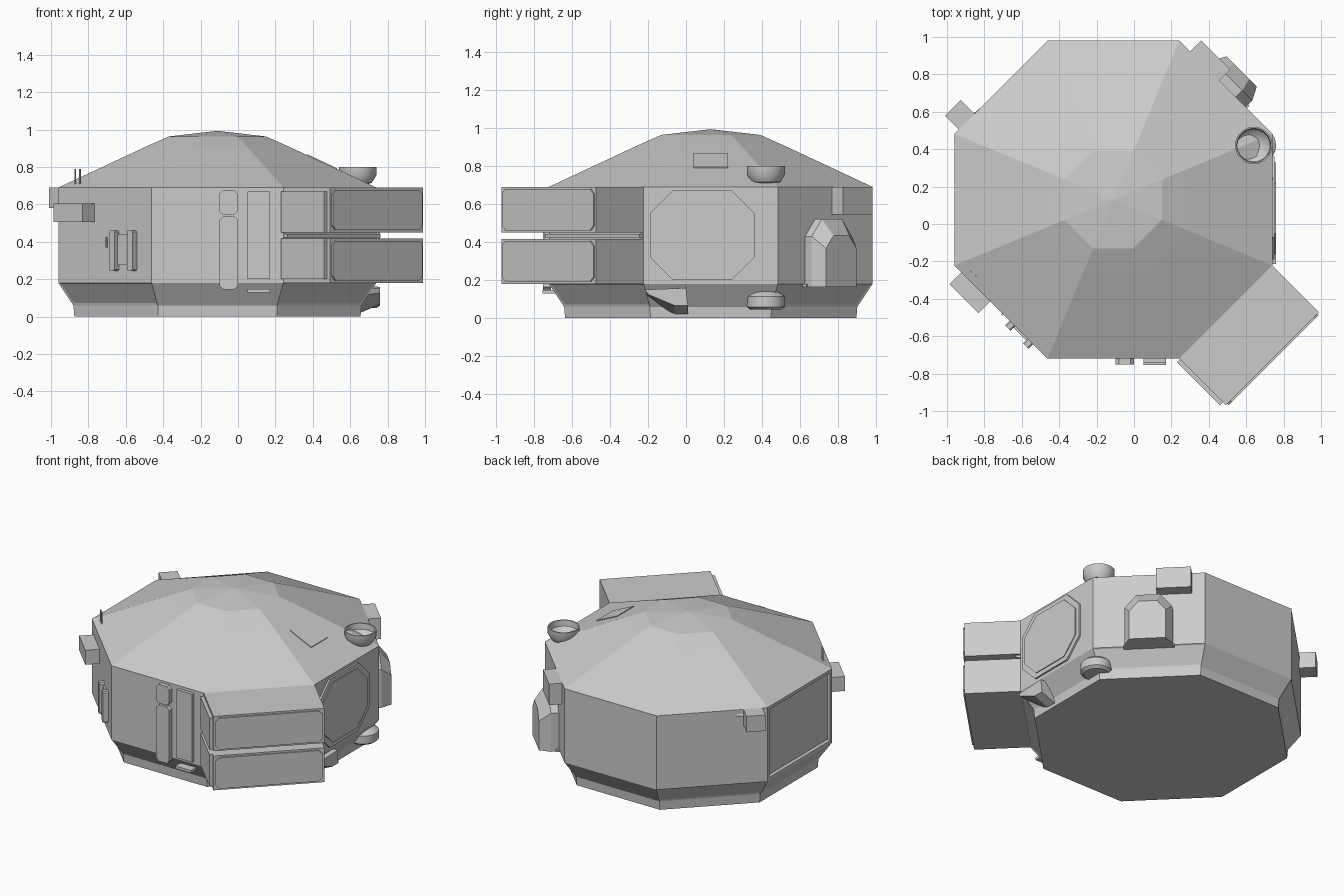
import bpy, bmesh, math
from mathutils import Matrix, Vector

cube = bpy.data.objects.get("Cube")
if cube:
    bpy.data.objects.remove(cube, do_unlink=True)

CENTRE = Vector((-0.11, 0.13, 0))
SEC = 1 / math.cos(math.pi / 8)

grey = bpy.data.materials.new("hull_grey")
grey.use_nodes = True
COLOUR = (0.6, 0.6, 0.6, 1)
grey.diffuse_color = COLOUR
grey.node_tree.nodes["Principled BSDF"].inputs["Base Color"].default_value = COLOUR


def finish(name, bm, angle=None, smooth=False):
    """Turn a bmesh into an object; angle places it on that side of the hull."""
    bmesh.ops.recalc_face_normals(bm, faces=bm.faces)
    if angle is not None:
        bm.transform(Matrix.Translation(CENTRE) @ Matrix.Rotation(math.radians(angle), 4, 'Z'))
    mesh = bpy.data.meshes.new(name)
    bm.to_mesh(mesh)
    bm.free()
    obj = bpy.data.objects.new(name, mesh)
    bpy.context.collection.objects.link(obj)
    mesh.materials.append(grey)
    if smooth:
        bpy.ops.object.select_all(action='DESELECT')
        obj.select_set(True)
        bpy.context.view_layer.objects.active = obj
        bpy.ops.object.shade_smooth_by_angle(angle=math.radians(35))
    return obj


def loft(bm, rings, caps=True):
    """Join rings of points with quads and close both ends."""
    rows = [[bm.verts.new(p) for p in ring] for ring in rings]
    n = len(rows[0])
    for a, b in zip(rows, rows[1:]):
        for i in range(n):
            j = (i + 1) % n
            bm.faces.new((a[i], a[j], b[j], b[i]))
    if caps:
        bm.faces.new(rows[0])
        bm.faces.new(rows[-1])


def panel(name, angle, outline, d0, d1, outer=None):
    """Extrude a (sideways, height) outline outward from distance d0 to d1."""
    bm = bmesh.new()
    loft(bm, [[(d0, v, z) for v, z in outline], [(d1, v, z) for v, z in outer or outline]])
    return finish(name, bm, angle)


def rect(v0, v1, z0, z1, cut=0):
    """Rectangle outline with optional cut corners."""
    if not cut:
        return [(v0, z0), (v1, z0), (v1, z1), (v0, z1)]
    return [(v0 + cut, z0), (v1 - cut, z0), (v1, z0 + cut), (v1, z1 - cut),
            (v1 - cut, z1), (v0 + cut, z1), (v0, z1 - cut), (v0, z0 + cut)]


def box(name, angle, d0, d1, v0, v1, z0, z1):
    return panel(name, angle, rect(v0, v1, z0, z1), d0, d1)


def lathe(name, profile, place, sides=20):
    """Spin a closed (radius, height) profile about a vertical axis."""
    bm = bmesh.new()
    loft(bm, [[(r * math.cos(k * math.tau / sides), r * math.sin(k * math.tau / sides), z)
               for k in range(sides)] for r, z in profile])
    bm.transform(Matrix.Translation(place))
    return finish(name, bm, smooth=True)


# Eight-sided hull and domed roof, with a recessed panel on the right wall
bm = bmesh.new()
profile = [(0.765, 0), (0.77, 0.06), (0.85, 0.18), (0.85, 0.69), (0.39, 0.905), (0.26, 0.963)]
loft(bm, [[(a * SEC * math.cos(math.pi / 8 + k * math.pi / 4),
            a * SEC * math.sin(math.pi / 8 + k * math.pi / 4), z) for k in range(8)]
          for a, z in profile])
bm.faces.ensure_lookup_table()
roof_cap = max(bm.faces, key=lambda f: f.calc_center_median().z)
tip = bmesh.ops.poke(bm, faces=[roof_cap])["verts"][0]
tip.co.z = 0.993
bmesh.ops.recalc_face_normals(bm, faces=bm.faces)
wall = min((f for f in bm.faces if 0.4 < f.calc_center_median().z < 0.5),
           key=lambda f: f.calc_center_median().x)
bmesh.ops.inset_individual(bm, faces=[wall], thickness=0.03)
bmesh.ops.inset_individual(bm, faces=[wall], thickness=0.012, depth=-0.015)
# Shallow recesses in the diagonal skirt faces
skirts = [f for f in bm.faces if 0.1 < f.calc_center_median().z < 0.14
          and abs(f.normal.x) > 0.3 and abs(f.normal.y) > 0.3]
bmesh.ops.inset_individual(bm, faces=skirts, thickness=0.015, depth=-0.004)
finish("hull", bm, 0)

# Two large lockers with raised lids and side plates
for name, z0, z1 in (("lower", 0.18, 0.417), ("upper", 0.45, 0.69)):
    box(name + "_locker", -45, 0.84, 1.203, -0.352, 0.352, z0, z1)
    panel(name + "_locker_lid", -45, rect(-0.34, 0.34, z0 + 0.012, z1 - 0.012, 0.025), 1.2, 1.212)
    box(name + "_locker_side_plate", -45, 0.855, 1.18, -0.374, -0.35,
        max(z0, 0.2), min(z1, 0.67))
box("locker_rib", -45, 0.84, 0.88, -0.352, 0.352, 0.424, 0.442)

# Front panels and step
panel("front_plate_upper", -90, rect(0.01, 0.11, 0.545, 0.675, 0.02), 0.84, 0.88)
panel("front_plate_lower", -90, rect(0.01, 0.11, 0.145, 0.535, 0.02), 0.84, 0.88)
box("front_side_panel", -90, 0.84, 0.872, 0.16, 0.28, 0.2, 0.67)
box("front_step", -90, 0.8, 0.885, 0.16, 0.28, 0.13, 0.148)

# Right front corner: box, grab bracket and aerials
box("corner_box", -135, 0.8, 0.94, -0.30, -0.08, 0.505, 0.605)
for v in (0.065, 0.20):
    panel("bracket_post", -135, rect(v, v + 0.042, 0.245, 0.46, 0.008), 0.84, 0.885)
box("bracket_plate", -135, 0.84, 0.862, 0.1, 0.21, 0.275, 0.44)
box("small_hook", -135, 0.84, 0.858, 0.01, 0.018, 0.37, 0.425)
for v in (-0.27, -0.235):
    box("aerial", -135, 0.805, 0.812, v, v + 0.007, 0.69, 0.79)

# Right rear corner: box with a tapered arm
box("rear_box", 135, 0.82, 0.955, 0.20, 0.32, 0.58, 0.69)
panel("rear_arm", 135, [(0.2, 0.62), (0.01, 0.655), (0.2, 0.67)], 0.84, 0.853,
      [(0.2, 0.63), (0.19, 0.645), (0.2, 0.66)])

# Left rear corner: hooded hatch and box
hood = [(-0.15, 0.165), (0.15, 0.165), (0.15, 0.43), (0.075, 0.52), (-0.075, 0.52), (-0.15, 0.43)]
hood_front = [(v * 0.76, 0.165 + (z - 0.165) * 0.76) for v, z in hood]
panel("hatch_hood", 45, hood, 0.84, 0.9)
panel("hatch_hood_front", 45, hood, 0.9, 0.97, hood_front)
box("hatch_sill", 45, 0.84, 0.87, -0.16, 0.16, 0.165, 0.18)
box("rear_corner_box", 45, 0.82, 0.933, 0.05, 0.27, 0.545, 0.69)

# Left wall: cut-corner door and scoop
panel("left_door", 0, rect(-0.32, 0.23, 0.2, 0.67, 0.12), 0.84, 0.862)
panel("left_door_inset", 0, rect(-0.29, 0.2, 0.23, 0.64, 0.11), 0.86, 0.868)
scoop = [(-0.345, 0.15), (-0.13, 0.165), (-0.12, 0.01), (-0.19, 0.012), (-0.33, 0.11)]
panel("scoop", 0, scoop, 0.74, 0.87, [(v, 0.06 + z * 0.6) for v, z in scoop])

# Open dish above and domed lamp below
lathe("roof_dish", [(0.03, 0.70), (0.075, 0.715), (0.1, 0.755), (0.1, 0.8), (0.092, 0.8),
                    (0.088, 0.76), (0.06, 0.73), (0.02, 0.72)], (0.64, 0.42, 0))
lathe("skirt_lamp", [(0.08, 0.045), (0.1, 0.06), (0.1, 0.115), (0.075, 0.135),
                     (0.03, 0.148)], (0.66, 0.42, 0))

# Thin hatch lying on the left roof slope
bm = bmesh.new()
loft(bm, [[(d, v, 0.69 + (0.85 - d) * 0.215 / 0.46 + lift)
           for d, v in ((0.48, -0.09), (0.64, -0.09), (0.64, 0.09), (0.48, 0.09))]
          for lift in (-0.005, 0.005)])
finish("roof_hatch", bm, 0)
